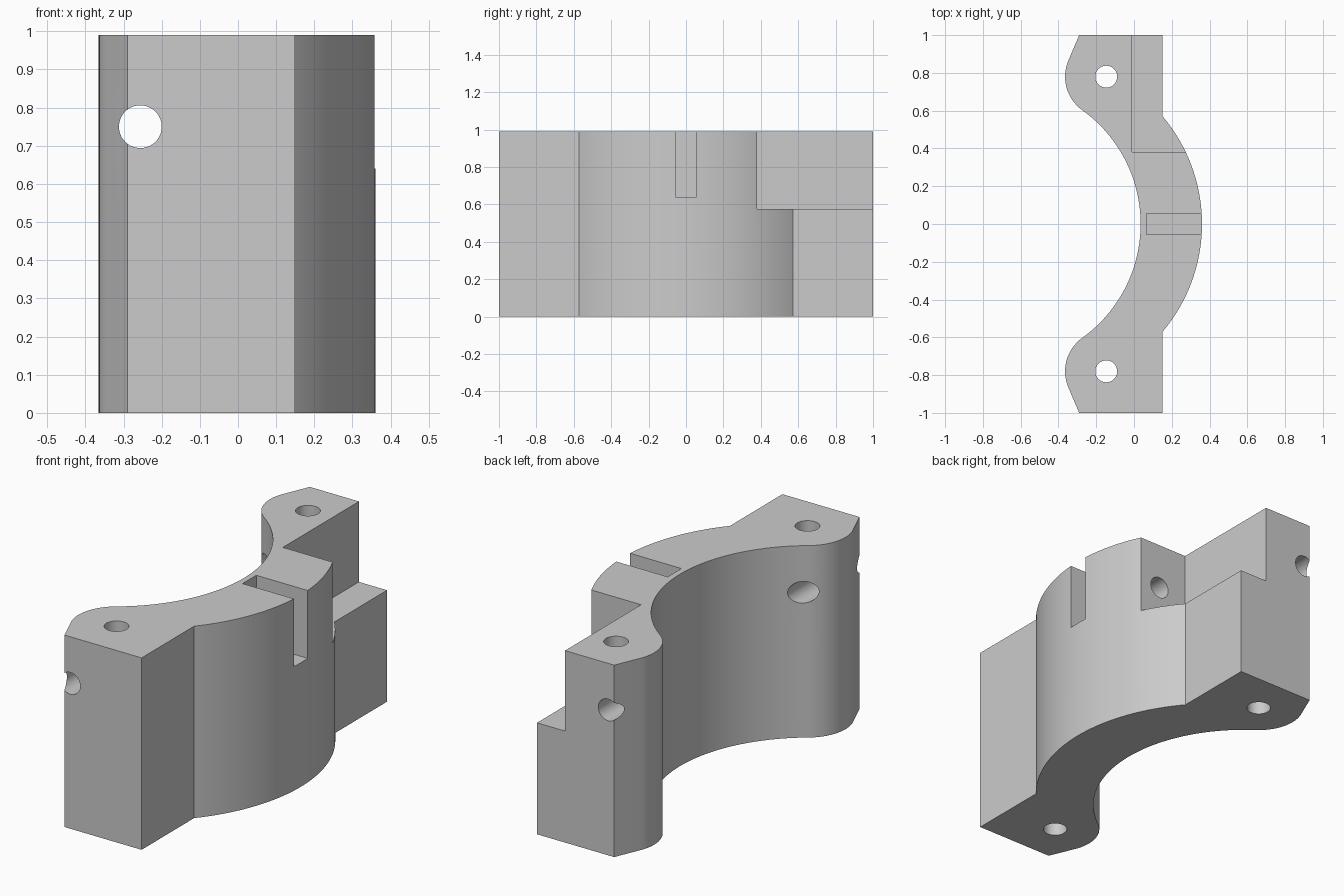
import bpy, bmesh, math

if "Cube" in bpy.data.objects:
    bpy.data.objects.remove(bpy.data.objects["Cube"])

HEIGHT = 0.99
EAR = (-0.147, 0.78)        # ear centre, shared by its vertical hole
EAR_R = 0.218
INNER_C, INNER_R = -0.7075, 0.7425
OUTER_C, OUTER_R = -0.524, 0.884


def arc(cx, cy, r, a0, a1, n):
    return [(cx + r * math.cos(a0 + (a1 - a0) * i / n),
             cy + r * math.sin(a0 + (a1 - a0) * i / n)) for i in range(n + 1)]


def prism(name, pts, z0, z1):
    """Extrude a closed outline upwards."""
    bm = bmesh.new()
    face = bm.faces.new([bm.verts.new((x, y, z0)) for x, y in pts])
    new = bmesh.ops.extrude_face_region(bm, geom=[face])["geom"]
    bmesh.ops.translate(bm, vec=(0, 0, z1 - z0),
                        verts=[v for v in new if isinstance(v, bmesh.types.BMVert)])
    bmesh.ops.recalc_face_normals(bm, faces=bm.faces[:])
    mesh = bpy.data.meshes.new(name)
    bm.to_mesh(mesh)
    bm.free()
    obj = bpy.data.objects.new(name, mesh)
    bpy.context.collection.objects.link(obj)
    return obj


def box(name, x0, x1, y0, y1, z0, z1):
    return prism(name, [(x0, y0), (x1, y0), (x1, y1), (x0, y1)], z0, z1)


def drill(name, r, depth, loc, along_y=False):
    bpy.ops.mesh.primitive_cylinder_add(
        vertices=48, radius=r, depth=depth, location=loc,
        rotation=(math.pi / 2 if along_y else 0, 0, 0))
    bpy.context.object.name = name
    return bpy.context.object


# Clamp outline: upper half from inner apex to outer apex, then mirrored
toward = math.atan2(EAR[1], EAR[0] - INNER_C)
dx, dy = -0.29 - EAR[0], 1 - EAR[1]
tangent = math.atan2(dy, dx) + math.acos(EAR_R / math.hypot(dx, dy))
corner = math.asin(0.572 / OUTER_R)
half = arc(INNER_C, 0, INNER_R, 0, toward, 28)
half += arc(*EAR, EAR_R, toward + math.pi, tangent, 16)[1:]
half += [(-0.29, 1), (0.15, 1)]
half += arc(OUTER_C, 0, OUTER_R, corner, 0, 24)
outline = half + [(x, -y) for x, y in reversed(half[1:-1])]
body = prism("clamp_body", outline, 0, HEIGHT)

# Cutters: step, nut slot, ear holes, long cross hole, blind bolt hole
cutters = [
    box("step_cutter", -0.01, 0.6, 0.38, 1.2, 0.575, 1.2),
    box("slot_cutter", 0.065, 0.6, -0.056, 0.056, 0.64, 1.2),
    drill("cross_hole_cutter", 0.056, 2.4, (-0.256, 0, 0.75), True),
    drill("bolt_hole_cutter", 0.056, 0.6, (0.155, 0.16, 0.75), True),
]
for s in (1, -1):
    cutters.append(drill("ear_hole_cutter", 0.058, 1.4, (EAR[0], s * EAR[1], 0.5)))

bpy.ops.object.select_all(action='DESELECT')
bpy.context.view_layer.objects.active = body
body.select_set(True)
for c in cutters:
    mod = body.modifiers.new(c.name, 'BOOLEAN')
    mod.operation, mod.solver, mod.object = 'DIFFERENCE', 'EXACT', c
    bpy.ops.object.modifier_apply(modifier=mod.name)
for c in cutters:
    bpy.data.objects.remove(c)

# Plain grey finish
grey = bpy.data.materials.new("grey")
grey.diffuse_color = (0.6, 0.6, 0.6, 1)
grey.use_nodes = True
grey.node_tree.nodes["Principled BSDF"].inputs["Base Color"].default_value = grey.diffuse_color
body.data.materials.clear()
body.data.materials.append(grey)
for p in body.data.polygons:
    p.material_index = 0
bpy.ops.object.shade_smooth_by_angle(angle=math.radians(25))
